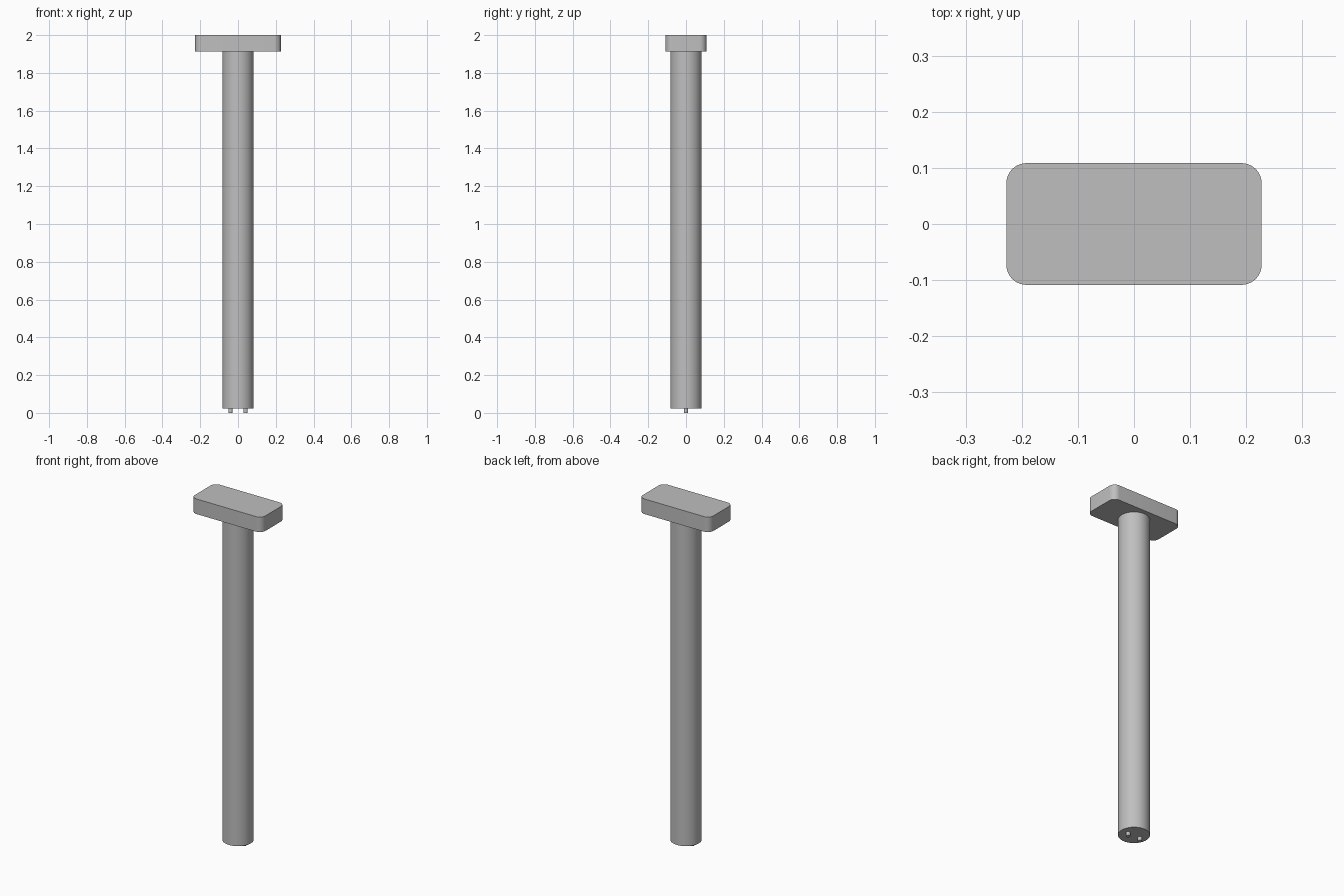
import bpy
import bmesh
from math import radians

cube = bpy.data.objects.get("Cube")
if cube:
    bpy.data.objects.remove(cube, do_unlink=True)

grey = bpy.data.materials.new("plain grey")
grey.use_nodes = True
colour = (0.52, 0.52, 0.52, 1)
grey.diffuse_color = colour
grey.node_tree.nodes["Principled BSDF"].inputs["Base Color"].default_value = colour


def finish(obj, name):
    obj.name = obj.data.name = name
    obj.data.materials.append(grey)
    bpy.ops.object.shade_smooth_by_angle(angle=radians(30))


def rod(name, radius, bottom, top, x=0, sides=64):
    bpy.ops.mesh.primitive_cylinder_add(
        vertices=sides, radius=radius, depth=top - bottom,
        location=(x, 0, (bottom + top) / 2))
    finish(bpy.context.object, name)


POST_BOTTOM, PLATE_BOTTOM, TOP = 0.022, 1.912, 2.0

# Round post
rod("post", 0.083, POST_BOTTOM, PLATE_BOTTOM)

# Two small locating pins under the post
for side, x in (("left", 0.04), ("right", -0.04)):
    rod(f"{side}_pin", 0.0115, 0, POST_BOTTOM, x, 24)

# Top plate with rounded vertical corners
bpy.ops.mesh.primitive_cube_add(size=1, location=(0, 0, (PLATE_BOTTOM + TOP) / 2))
plate = bpy.context.object
bm = bmesh.new()
bm.from_mesh(plate.data)
bmesh.ops.scale(bm, vec=(0.455, 0.217, TOP - PLATE_BOTTOM), verts=bm.verts)
uprights = [e for e in bm.edges if abs(e.verts[0].co.z - e.verts[1].co.z) > 0.01]
bmesh.ops.bevel(bm, geom=uprights, offset=0.036, segments=10,
                profile=0.5, affect='EDGES')
bm.to_mesh(plate.data)
bm.free()
finish(plate, "top_plate")
